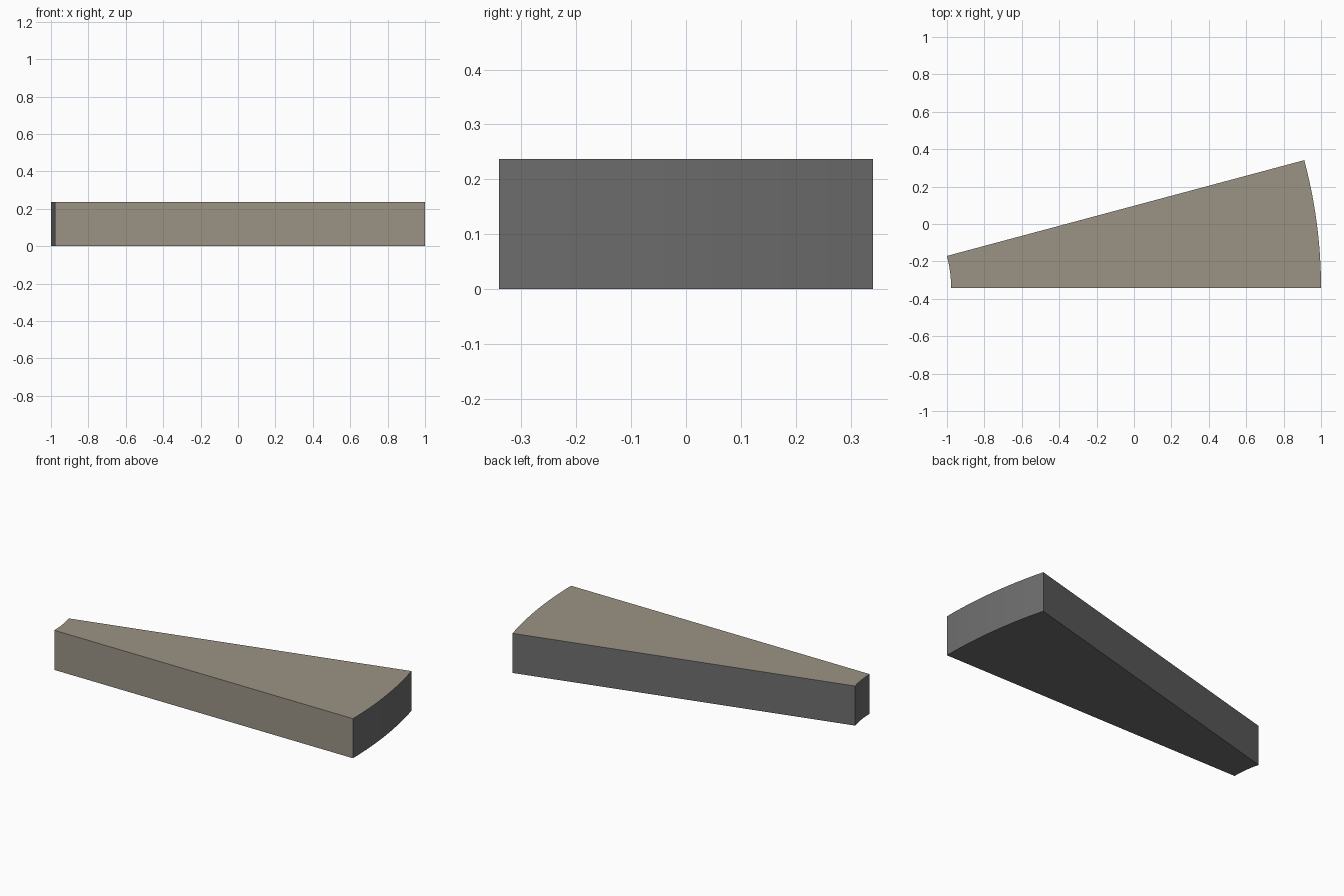
import bpy, bmesh, math

if "Cube" in bpy.data.objects:
    bpy.data.objects.remove(bpy.data.objects["Cube"])

R_OUT, R_IN = 2.637, 0.659   # ring sector radii
SWEEP = math.radians(15)
HEIGHT = 0.237
SEG = 16
CX, CY = 1 - R_OUT, -R_OUT * math.sin(SWEEP) / 2


def material(name, rgb):
    m = bpy.data.materials.new(name)
    m.diffuse_color = (*rgb, 1)
    m.use_nodes = True
    m.node_tree.nodes["Principled BSDF"].inputs["Base Color"].default_value = m.diffuse_color
    return m


def arc(radius):
    return [(CX + radius * math.cos(SWEEP * i / SEG),
             CY + radius * math.sin(SWEEP * i / SEG), 0) for i in range(SEG + 1)]


# Wedge block: flat ring-sector profile extruded upward
bm = bmesh.new()
outline = arc(R_OUT) + arc(R_IN)[::-1]
base = bm.faces.new([bm.verts.new(p) for p in outline])
ext = bmesh.ops.extrude_face_region(bm, geom=[base], use_keep_orig=True)
top_verts = [g for g in ext["geom"] if isinstance(g, bmesh.types.BMVert)]
bmesh.ops.translate(bm, verts=top_verts, vec=(0, 0, HEIGHT))
bmesh.ops.recalc_face_normals(bm, faces=bm.faces)

# Tan on the top and the straight front side, grey on the rest
for f in bm.faces:
    f.normal_update()
    f.material_index = 0 if f.normal.z > 0.9 or f.normal.y < -0.9 else 1

mesh = bpy.data.meshes.new("wedge_block")
bm.to_mesh(mesh)
bm.free()
mesh.materials.append(material("warm tan", (0.33, 0.295, 0.235)))
mesh.materials.append(material("dark grey", (0.155, 0.155, 0.155)))
bpy.context.collection.objects.link(bpy.data.objects.new("wedge_block", mesh))
